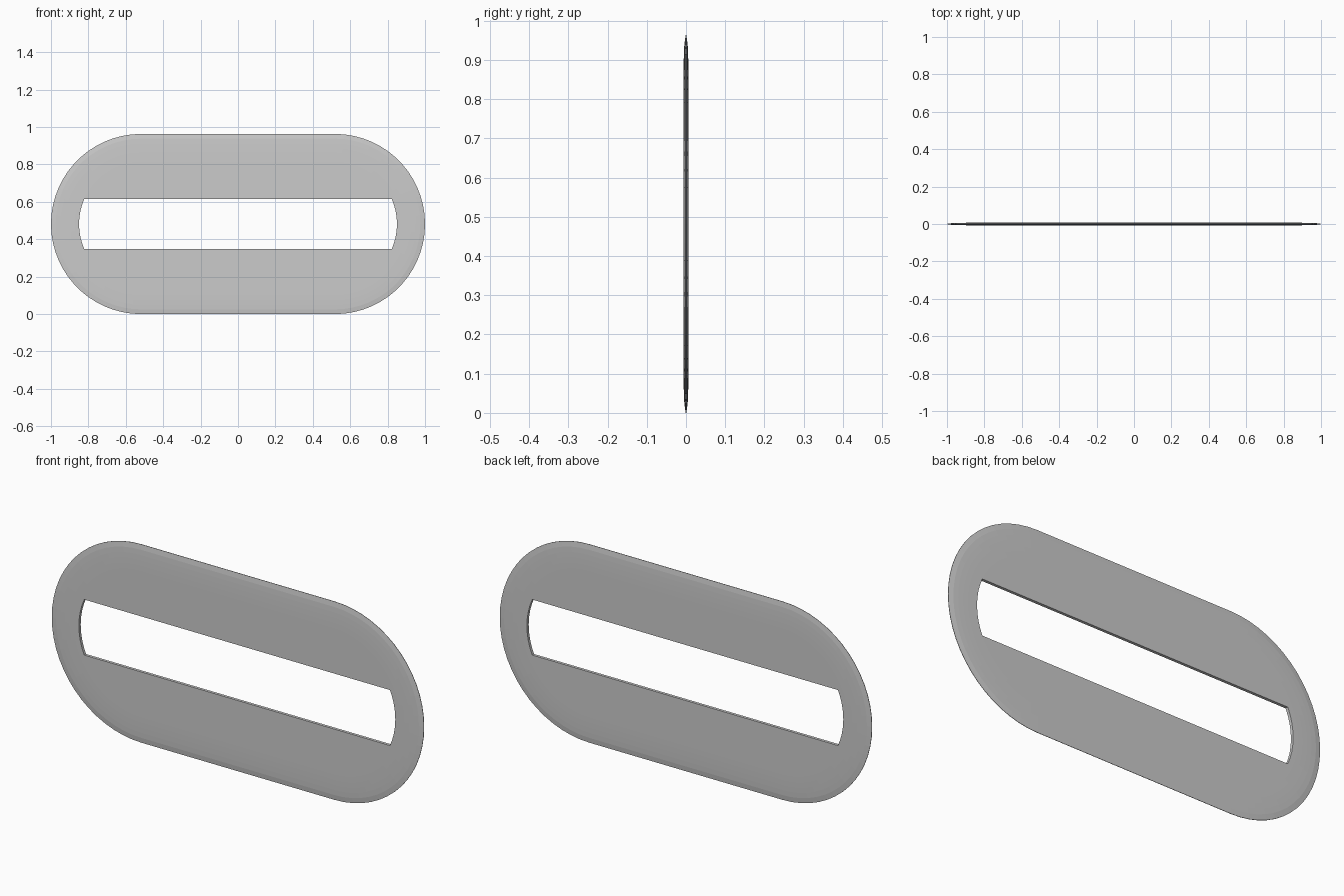
import bpy, bmesh
from math import sin, cos, radians, sqrt

if "Cube" in bpy.data.objects:
    bpy.data.objects.remove(bpy.data.objects["Cube"])

R, W, CX, CZ, T = 0.4815, 0.15, 0.5185, 0.4815, 0.007
STEP, CUT = 6, 24          # arc step and slot corner angle in degrees


def outline(r):
    """Stadium outline of radius r, as (angle, x, z)."""
    right = [(a, CX + r * cos(radians(a)), CZ + r * sin(radians(a)))
             for a in range(-90, 91, STEP)]
    left = [(a, -x, z) for a, x, z in reversed(right)]
    return right + left


def finish(bm, name):
    bmesh.ops.remove_doubles(bm, verts=bm.verts, dist=1e-5)
    bmesh.ops.recalc_face_normals(bm, faces=bm.faces)
    me = bpy.data.meshes.new(name)
    bm.to_mesh(me)
    bm.free()
    ob = bpy.data.objects.new(name, me)
    bpy.context.collection.objects.link(ob)
    return ob


# Rounded rim: stepped curve from thin outer edge to full thickness
bm = bmesh.new()
half = []
for i in range(7):
    t = i / 6
    half.append((R - W * t, 0.001 + (T - 0.001) * sqrt(1 - (1 - t) ** 2)))
profile = [(r, -y) for r, y in reversed(half)] + half
loops = [[bm.verts.new((x, y, z)) for _, x, z in outline(r)] for r, y in profile]
n = len(loops[0])
for a, b in zip(loops, loops[1:]):
    for i in range(n):
        j = (i + 1) % n
        bm.faces.new((a[i], a[j], b[j], b[i]))
# Inner wall only where the rim closes the ends of the slot
angles = [p[0] for p in outline(R)]
for i in range(n):
    j = (i + 1) % n
    if abs(angles[i]) <= CUT and abs(angles[j]) <= CUT:
        a, b = loops[-1], loops[0]
        bm.faces.new((a[i], a[j], b[j], b[i]))
finish(bm, "rim")

# Flat plates above and below the open slot
for name, s in (("upper_plate", 1), ("lower_plate", -1)):
    bm = bmesh.new()
    pts = [(x, z) for a, x, z in outline(R - W) if a * s >= CUT]
    if s < 0:                      # keep the outline running slot corner to slot corner
        k = len(pts) // 2
        pts = pts[:k][::-1] + pts[k:][::-1]
    front = [bm.verts.new((x, -T, z)) for x, z in pts]
    back = [bm.verts.new((x, T, z)) for x, z in pts]
    bm.faces.new(front)
    bm.faces.new(back[::-1])
    bm.faces.new((front[0], front[-1], back[-1], back[0]))
    finish(bm, name)
